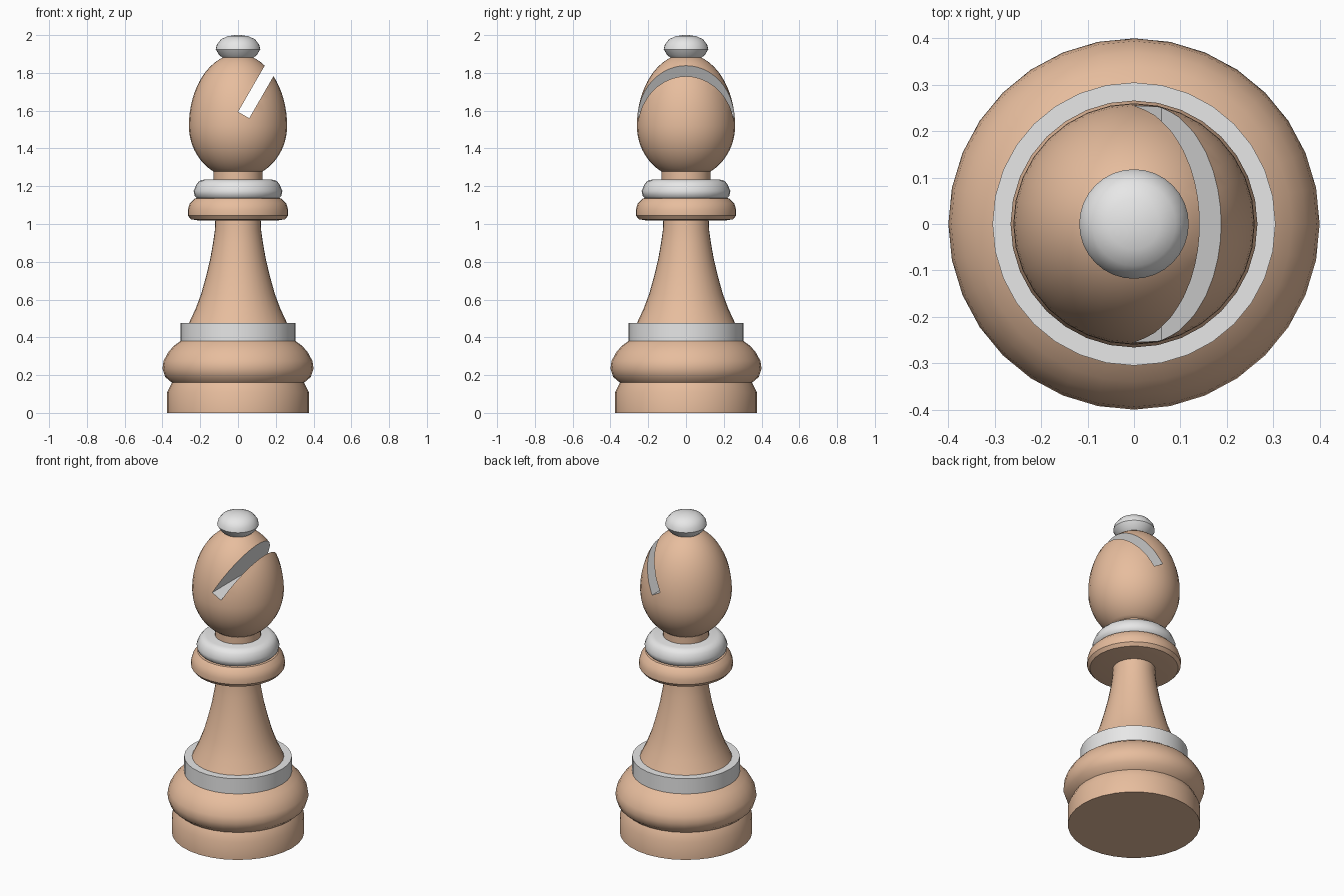
import bpy, bmesh, math
from mathutils import Matrix, Vector

cube = bpy.data.objects.get("Cube")
if cube:
    bpy.data.objects.remove(cube, do_unlink=True)

SEGMENTS = 32


def material(name, rgb):
    mat = bpy.data.materials.new(name)
    mat.use_nodes = True
    mat.diffuse_color = (*rgb, 1)
    for node in mat.node_tree.nodes:
        if node.type == 'BSDF_PRINCIPLED':
            node.inputs["Base Color"].default_value = (*rgb, 1)
    return mat


tan = material("tan wood", (0.80, 0.51, 0.34))
grey = material("light grey", (0.80, 0.80, 0.80))


def add_object(name, bm, mat):
    bmesh.ops.recalc_face_normals(bm, faces=bm.faces)
    mesh = bpy.data.meshes.new(name)
    bm.to_mesh(mesh)
    bm.free()
    mesh.materials.append(mat)
    obj = bpy.data.objects.new(name, mesh)
    bpy.context.collection.objects.link(obj)
    return obj


def smooth(obj, angle=35):
    bpy.ops.object.select_all(action='DESELECT')
    obj.select_set(True)
    bpy.context.view_layer.objects.active = obj
    bpy.ops.object.shade_smooth_by_angle(angle=math.radians(angle))


def lathe(name, profile, mat):
    """Turn a (radius, height) profile around z and cap both ends."""
    bm = bmesh.new()
    rings = []
    for r, z in profile:
        rings.append([bm.verts.new((r * math.cos(a), r * math.sin(a), z))
                      for a in (2 * math.pi * i / SEGMENTS for i in range(SEGMENTS))])
    for low, high in zip(rings, rings[1:]):
        for i in range(SEGMENTS):
            j = (i + 1) % SEGMENTS
            bm.faces.new((low[i], low[j], high[j], high[i]))
    bm.faces.new(rings[0])
    bm.faces.new(rings[-1])
    obj = add_object(name, bm, mat)
    smooth(obj)
    return obj


# Base foot and the rounded swell above it
lathe("base_foot", [(0.375, 0), (0.375, 0.11), (0.35, 0.16)], tan)
lathe("base_swell", [(0.35, 0.16), (0.385, 0.19), (0.4, 0.235), (0.394, 0.275),
                     (0.37, 0.32), (0.34, 0.355), (0.305, 0.38)], tan)
lathe("base_collar", [(0.305, 0.38), (0.305, 0.475)], grey)

# Flared stem
lathe("stem", [(0.26, 0.475), (0.225, 0.55), (0.195, 0.63), (0.17, 0.72),
               (0.148, 0.81), (0.132, 0.9), (0.122, 0.97), (0.12, 1.03)], tan)

# Neck rings
lathe("lower_neck_ring", [(0.205, 1.018), (0.25, 1.025), (0.266, 1.045), (0.266, 1.075),
                          (0.255, 1.11), (0.23, 1.135), (0.2, 1.14)], tan)
lathe("upper_neck_ring", [(0.215, 1.135), (0.23, 1.15), (0.235, 1.175),
                          (0.22, 1.21), (0.205, 1.228), (0.18, 1.235)], grey)
lathe("neck", [(0.13, 1.23), (0.13, 1.29)], tan)

# Egg-shaped head: two half ellipses of different heights
egg = []
for step in range(-11, 15):
    t = math.radians(step * 5.5)
    egg.append((0.26 * math.cos(t), 1.52 + (0.38 if t > 0 else 0.28) * math.sin(t)))
head = lathe("head", egg, tan)

# Slanted slot cut through the upper side of the head
slot_dir = Vector((0.5, 0, 0.866))
slot_floor = Vector((0.03, 0, 1.577))
bm = bmesh.new()
bmesh.ops.create_cube(bm, size=1)
bm.transform(Matrix.Translation(slot_floor + slot_dir * 0.3)
             @ Matrix.Rotation(math.radians(30), 4, 'Y')
             @ Matrix.Diagonal((0.068, 0.8, 0.6, 1)))
cutter = add_object("slot_cutter", bm, grey)
cutter.hide_render = True
head.data.materials.append(grey)
cut = head.modifiers.new("slot", 'BOOLEAN')
cut.operation = 'DIFFERENCE'
cut.solver = 'EXACT'
cut.material_mode = 'TRANSFER'
cut.object = cutter
bpy.context.view_layer.objects.active = head
bpy.ops.object.modifier_apply(modifier=cut.name)
bpy.data.objects.remove(cutter, do_unlink=True)
smooth(head)

# Finial knob
lathe("finial", [(0.075, 1.875), (0.1, 1.895), (0.118, 1.925), (0.112, 1.95),
                 (0.09, 1.978), (0.055, 1.994), (0.015, 2.0)], grey)
